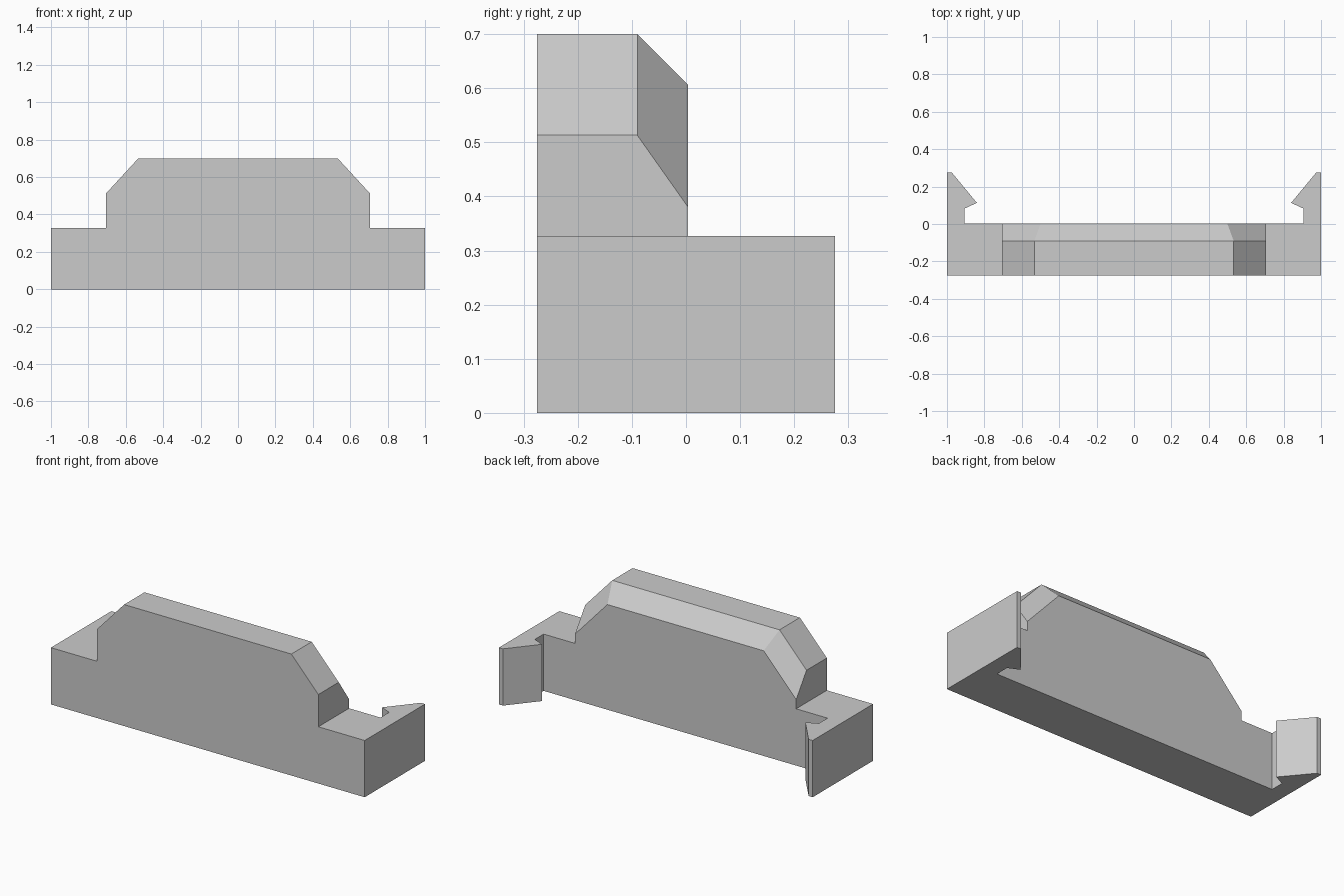
import bpy, bmesh, math

if "Cube" in bpy.data.objects:
    bpy.data.objects.remove(bpy.data.objects["Cube"], do_unlink=True)

FRONT, BACK, BASE_TOP = -0.275, 0.004, 0.327

grey = bpy.data.materials.new("light_grey")
grey.use_nodes = True
colour = (0.6, 0.6, 0.6, 1)
grey.diffuse_color = colour
grey.node_tree.nodes["Principled BSDF"].inputs["Base Color"].default_value = colour


def mirrored(half):
    """Close a right-hand outline with its mirror image."""
    return half + [(-x, v) for x, v in reversed(half)]


def loft(name, rings):
    """Skin a solid through rings that have equal point counts."""
    bm = bmesh.new()
    loops = [[bm.verts.new(p) for p in ring] for ring in rings]
    for a, b in zip(loops, loops[1:]):
        for i in range(len(a)):
            j = (i + 1) % len(a)
            bm.faces.new((a[i], a[j], b[j], b[i]))
    bm.faces.new(loops[0])
    bm.faces.new(loops[-1])
    bmesh.ops.recalc_face_normals(bm, faces=bm.faces)
    mesh = bpy.data.meshes.new(name)
    bm.to_mesh(mesh)
    bm.free()
    mesh.materials.append(grey)
    obj = bpy.data.objects.new(name, mesh)
    bpy.context.collection.objects.link(obj)
    return obj


# Base bar with a barbed clip at each end
plan = mirrored([(1, FRONT), (1, 0.275), (0.974, 0.275), (0.84, 0.113),
                 (0.905, 0.083), (0.905, BACK)])
bracket = loft("clip_bracket", [[(x, y, z) for x, y in plan] for z in (0, BASE_TOP)])

# Raised centre, with cut corners and a bevelled rear edge
full = mirrored([(0.705, BASE_TOP), (0.705, 0.513), (0.533, 0.7)])
rear = mirrored([(0.705, BASE_TOP), (0.705, 0.38), (0.498, 0.606)])
raised = loft("raised_centre", [[(x, y, z) for x, z in ring] for ring, y in
                                ((full, FRONT), (full, -0.09), (rear, BACK))])

# Merge both into one solid and clear the flat seams
union = bracket.modifiers.new("union", "BOOLEAN")
union.operation = "UNION"
union.solver = "EXACT"
union.object = raised
bpy.context.view_layer.objects.active = bracket
bpy.ops.object.modifier_apply(modifier=union.name)
bpy.data.objects.remove(raised, do_unlink=True)

bm = bmesh.new()
bm.from_mesh(bracket.data)
bmesh.ops.dissolve_limit(bm, angle_limit=math.radians(1), verts=bm.verts, edges=bm.edges)
bm.to_mesh(bracket.data)
bm.free()
